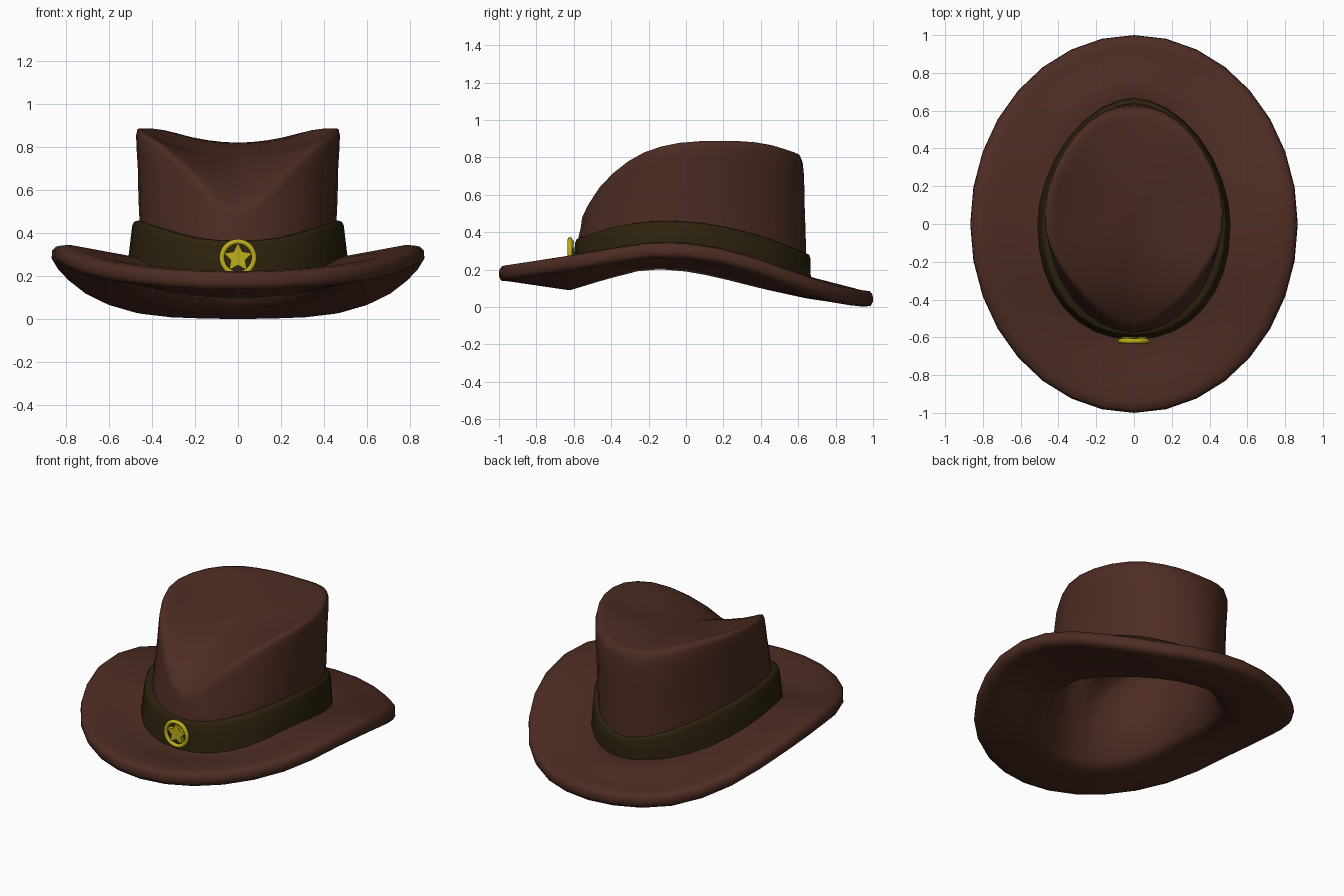
import bpy, bmesh, math

if "Cube" in bpy.data.objects:
    bpy.data.objects.remove(bpy.data.objects["Cube"])

N = 32  # segments around the hat


def material(name, rgb):
    m = bpy.data.materials.new(name)
    m.diffuse_color = (*rgb, 1)
    m.use_nodes = True
    m.node_tree.nodes["Principled BSDF"].inputs["Base Color"].default_value = m.diffuse_color
    return m


BROWN = material("brown felt", (0.074, 0.025, 0.016))
OLIVE = material("dark olive band", (0.025, 0.016, 0.004))
GOLD = material("yellow metal", (0.52, 0.43, 0.01))


def interp(table, v):
    """Smooth interpolation through (v, value) points."""
    if v <= table[0][0]:
        return table[0][1]
    for i in range(len(table) - 1):
        (a, p), (b, q) = table[i], table[i + 1]
        if v <= b:
            o, r = table[max(i - 1, 0)], table[min(i + 2, len(table) - 1)]
            m0 = (q - o[1]) / (b - o[0])
            m1 = (r[1] - p) / (r[0] - a)
            t, d = (v - a) / (b - a), b - a
            return ((2*t**3 - 3*t*t + 1) * p + (t**3 - 2*t*t + t) * d * m0
                    + (3*t*t - 2*t**3) * q + (t**3 - t*t) * d * m1)
    return table[-1][1]


# heights along y: brim edge top, brim underside at the opening, band top, crease floor
EDGE = [(-1, .225), (-.6, .285), (-.2, .347), (0, .344), (.2, .315), (.4, .26),
        (.6, .188), (.85, .11), (1, .09)]
INNER = [(-.62, .09), (-.4, .155), (-.2, .2), (0, .19), (.2, .15), (.4, .1), (.65, .045)]
BAND = [(-.58, .365), (-.4, .425), (-.15, .46), (.1, .447), (.4, .38), (.66, .28)]
FLOOR = [(-.56, .45), (-.48, .54), (-.4, .61), (-.2, .705), (0, .76), (.2, .80),
         (.4, .82), (.6, .82)]
# upper ridge of the pinched crown, back to front, mirrored in x
RIDGE = [(0, .605, .82), (.08, .60, .825), (.155, .58, .835), (.23, .535, .85),
         (.30, .47, .873), (.36, .385, .89), (.415, .285, .898), (.455, .18, .898),
         (.472, .07, .898), (.465, -.04, .89), (.435, -.13, .87), (.388, -.22, .842),
         (.328, -.31, .79), (.25, -.395, .72), (.175, -.465, .645), (.10, -.525, .55),
         (0, -.562, .45)]


def outline(a, front, back, zf, ef=.92):
    """Egg outline: squarer in front, more pointed behind; zf gives height from y."""
    pts = []
    for i in range(N):
        t = 2 * math.pi * i / N
        s, c = math.sin(t), math.cos(t)
        e, depth = (ef, front) if c < 0 else (1.1, back)
        x = math.copysign(abs(s) ** e, s) * a
        y = math.copysign(abs(c) ** e, c) * depth
        pts.append((x, y, zf(y)))
    return pts


def ellipse(rx, ry, dz):
    pts = []
    for i in range(N):
        t = 2 * math.pi * i / N
        y = math.cos(t)
        pts.append((rx * math.sin(t), ry * y, interp(EDGE, y) + dz))
    return pts


def mix(r1, r2, u, grow=1.0, back=0.0):
    out = []
    for p, q in zip(r1, r2):
        x, y, z = (p[k] + (q[k] - p[k]) * u for k in range(3))
        out.append((x * grow, y * min(grow, 1.015) + back * max(0, y), z))
    return out


def relax(rings, first, last):
    """Soften rings first..last by averaging each point with its neighbours."""
    new = [list(r) for r in rings]
    for j in range(first, last + 1):
        for i in range(N):
            near = (rings[j - 1][i], rings[j + 1][i], rings[j][i - 1], rings[j][(i + 1) % N])
            new[j][i] = tuple(.5 * rings[j][i][k] + .125 * sum(p[k] for p in near)
                              for k in range(3))
    return new


def loft(name, rings, mat, cap=False, loop=False, angle=60):
    bm = bmesh.new()
    rows = [[bm.verts.new(p) for p in r] for r in rings]
    pairs = list(zip(rows, rows[1:])) + ([(rows[-1], rows[0])] if loop else [])
    for a, b in pairs:
        n = len(a)
        for i in range(n):
            bm.faces.new((a[i], a[(i + 1) % n], b[(i + 1) % n], b[i]))
    if cap:
        for row in (rows[0], rows[-1]):
            c = bm.verts.new([sum(v.co[k] for v in row) / len(row) for k in range(3)])
            for i in range(len(row)):
                bm.faces.new((row[i], row[(i + 1) % len(row)], c))
    bmesh.ops.recalc_face_normals(bm, faces=bm.faces)
    me = bpy.data.meshes.new(name)
    bm.to_mesh(me)
    bm.free()
    ob = bpy.data.objects.new(name, me)
    bpy.context.collection.objects.link(ob)
    me.materials.append(mat)
    bpy.ops.object.select_all(action='DESELECT')
    ob.select_set(True)
    bpy.context.view_layer.objects.active = ob
    bpy.ops.object.shade_smooth_by_angle(angle=math.radians(angle))
    return ob


# Crown: ridge ring, creased top inside it, walls down to the brim
ridge = RIDGE + [(-x, y, z) for x, y, z in RIDGE[-2:0:-1]]


def top_ring(s, drop=0.0):
    out = []
    for x, y, z in ridge:
        yy = .1 + (y - .1) * s
        rise = (z - interp(FLOOR, y)) * s ** 2.2
        out.append((x * s, yy, interp(FLOOR, yy) + rise - drop))
    return out


base = outline(.465, .585, .645, lambda y: interp(INNER, y) + .09, 1.0)
collar = outline(.457, .575, .643, lambda y: interp(BAND, y) - .02, 1.02)
crown = [top_ring(s) for s in (.08, .22, .38, .54, .7, .82, .91, .965)]
crown += [mix(ridge, ridge, 0, 1.01),
          mix(collar, ridge, .93, 1.025, .02),
          mix(collar, ridge, .8, 1.02, .025),
          mix(collar, ridge, .55, 1.01, .015),
          mix(collar, ridge, .28, 1.005, .005), collar, base]
for step in range(2):
    crown = relax(crown, 4, 11)

# Brim: top surface, rolled edge, underside
inner_top = outline(.52, .62, .67, lambda y: interp(INNER, y) + .095 + .03 * max(0, y))
edge_top = ellipse(.80, .94, 0)
inner_bot = outline(.49, .625, .645, lambda y: interp(INNER, y))
edge_bot = ellipse(.815, .945, -.088)
brim = [inner_top, mix(inner_top, edge_top, .35), mix(inner_top, edge_top, .7), edge_top,
        ellipse(.845, .982, -.005), ellipse(.865, .998, -.025), ellipse(.867, 1.0, -.06),
        ellipse(.852, .988, -.084), edge_bot,
        mix(edge_bot, inner_bot, .35), mix(edge_bot, inner_bot, .7), inner_bot]

# Hollow inside, following the crown at the felt's thickness
throat = outline(.435, .56, .595, lambda y: interp(INNER, y) + .035)
collar_in = outline(.40, .515, .575, lambda y: interp(BAND, y) - .04, 1.02)
ridge_in = [(x * .87, .1 + (y - .1) * .88, z - .075) for x, y, z in ridge]
hollow = [throat, collar_in, mix(collar_in, ridge_in, .5), mix(collar_in, ridge_in, .85)]
hollow += [top_ring(s, .07) for s in (.82, .65, .45, .2)]

loft("hat_body", crown + brim + hollow, BROWN, cap=True, angle=80)

# Hat band: flared strip hugging the crown
band_z = lambda d: (lambda y: interp(BAND, y) + d)
low_z = lambda y: interp(INNER, y) + .08
band_low = outline(.512, .612, .668, low_z)
band_up = outline(.492, .592, .665, band_z(-.02))
loft("hat_band", [outline(.46, .57, .63, low_z), band_low,
                  mix(band_low, band_up, .5), band_up,
                  outline(.482, .585, .66, band_z(-.003)),
                  outline(.47, .58, .652, band_z(0)),
                  outline(.44, .55, .62, band_z(-.01))], OLIVE, loop=True, angle=70)

# Badge: round rim with a five-pointed star
bpy.ops.mesh.primitive_torus_add(major_radius=.075, minor_radius=.0125, major_segments=28,
                                 minor_segments=8, location=(0, -.62, .287),
                                 rotation=(math.pi / 2, 0, 0))
rim = bpy.context.object
rim.name = "badge_rim"
rim.data.materials.append(GOLD)
bpy.ops.object.shade_smooth_by_angle(angle=math.radians(60))


def star(r, y):
    return [(r * (1, .5)[i % 2] * math.sin(math.pi * i / 5), y,
             .287 + r * (1, .5)[i % 2] * math.cos(math.pi * i / 5)) for i in range(10)]


loft("badge_star", [star(.07, -.598), star(.07, -.624)], GOLD, cap=True, angle=30)
